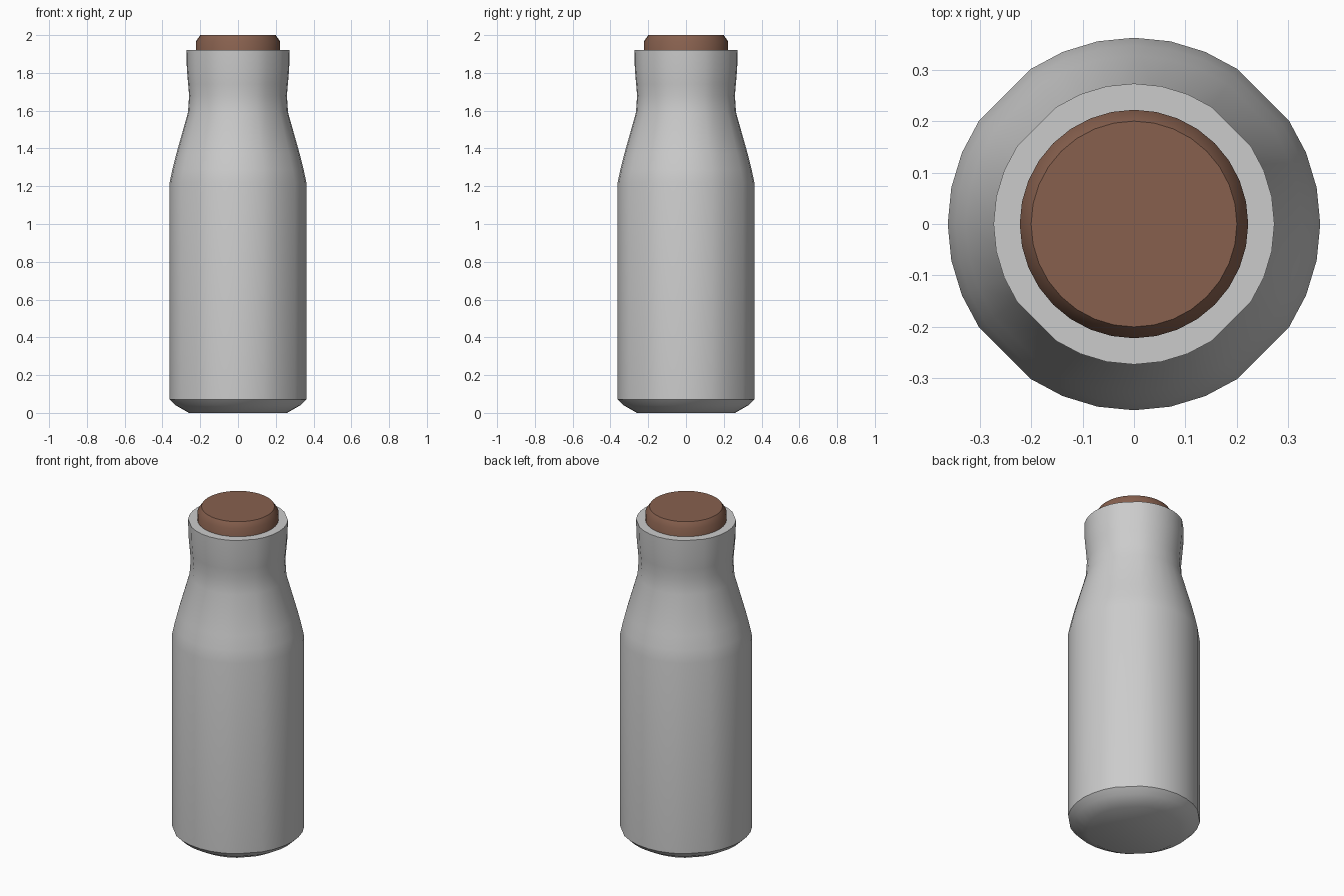
import bpy, bmesh
from math import cos, sin, pi, radians

if "Cube" in bpy.data.objects:
    bpy.data.objects.remove(bpy.data.objects["Cube"])


def lathe(name, profile, steps, cap_top=True):
    """Revolve (radius, z) points around z; steps lists the used 1/32 turns."""
    bm = bmesh.new()
    rings = [[bm.verts.new((r * cos(2 * pi * i / 32), r * sin(2 * pi * i / 32), z))
              for i in steps] for r, z in profile]
    n = len(steps)
    for a, b in zip(rings, rings[1:]):
        for i in range(n):
            j = (i + 1) % n
            bm.faces.new((a[i], a[j], b[j], b[i]))
    bm.faces.new(rings[0][::-1])
    if cap_top:
        bm.faces.new(rings[-1])
    mesh = bpy.data.meshes.new(name)
    bm.to_mesh(mesh)
    bm.free()
    obj = bpy.data.objects.new(name, mesh)
    bpy.context.collection.objects.link(obj)
    bpy.ops.object.select_all(action='DESELECT')
    obj.select_set(True)
    bpy.context.view_layer.objects.active = obj
    bpy.ops.object.shade_smooth_by_angle(angle=radians(40))
    return obj


# Bottle: chamfered base, straight body, tapered shoulder, flared neck and rim
diagonals_flat = [i for i in range(32) if i % 8 != 4]
lathe("bottle", [
    (0.26, 0.0), (0.33, 0.04), (0.362, 0.072), (0.362, 1.22),
    (0.347, 1.29), (0.327, 1.37), (0.265, 1.59), (0.259, 1.68),
    (0.264, 1.74), (0.271, 1.82), (0.273, 1.92), (0.215, 1.92), (0.215, 1.75),
], diagonals_flat, cap_top=False)

# Cork stopper with a bevelled top
cork = lathe("cork", [(0.222, 1.85), (0.222, 1.968), (0.20, 2.0)], list(range(32)))
brown = bpy.data.materials.new("cork_brown")
brown.diffuse_color = (0.242, 0.117, 0.076, 1)
brown.use_nodes = True
brown.node_tree.nodes["Principled BSDF"].inputs["Base Color"].default_value = brown.diffuse_color
cork.data.materials.append(brown)
